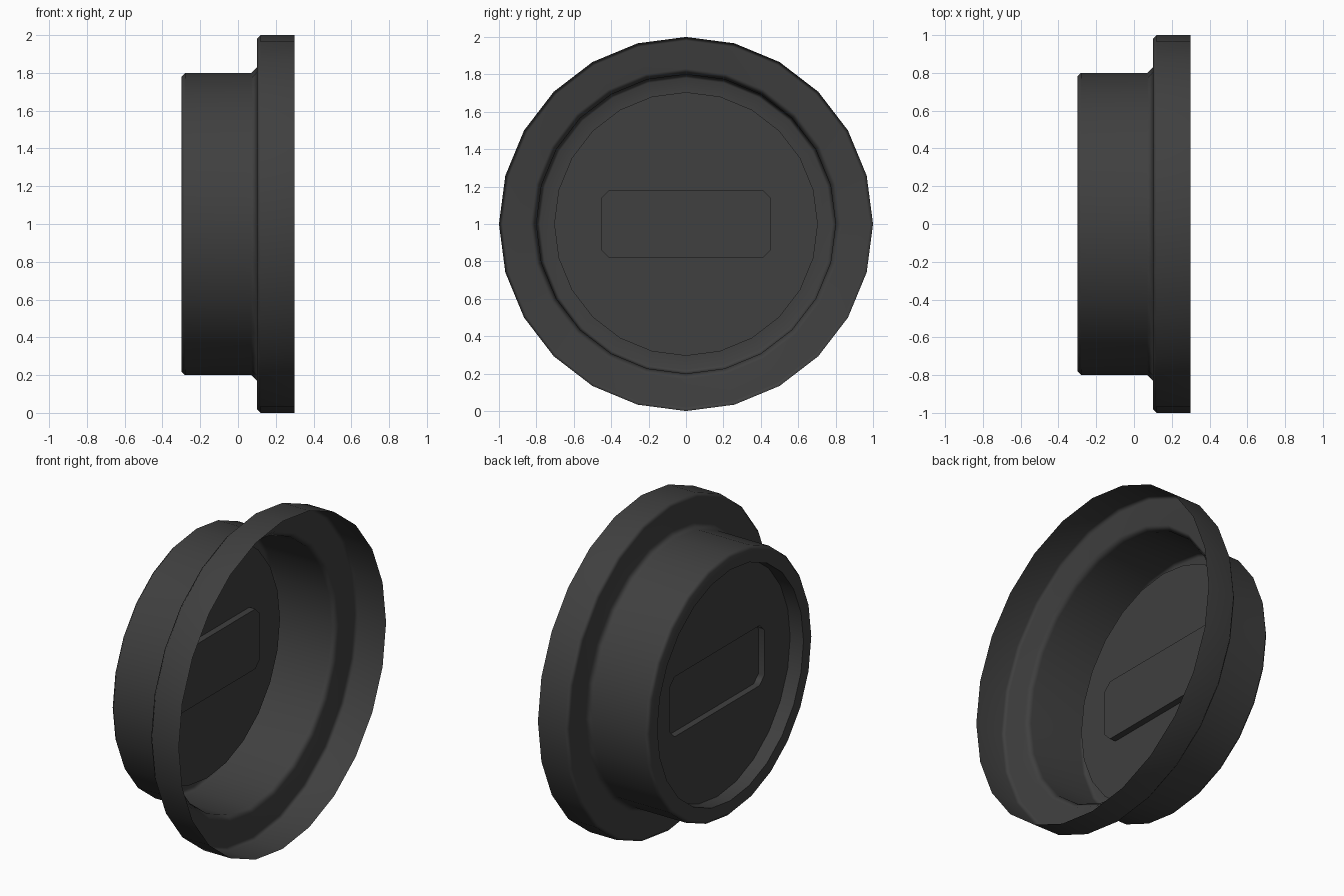
import bpy, bmesh
from math import sin, cos, pi, radians

cube = bpy.data.objects.get("Cube")
if cube:
    bpy.data.objects.remove(cube)

SIDES = 24
PLATE_X, PLATE_R = -0.21, 0.705

mat = bpy.data.materials.new("dark_grey")
mat.use_nodes = True
color = (0.05, 0.05, 0.05, 1)
mat.diffuse_color = color
mat.node_tree.nodes["Principled BSDF"].inputs["Base Color"].default_value = color


def ring(bm, x, r):
    """Circle of vertices around the x axis, centred at height 1."""
    angles = [2 * pi * i / SIDES for i in range(SIDES)]
    return [bm.verts.new((x, r * sin(a), 1 + r * cos(a))) for a in angles]


def bridge(bm, a, b):
    n = len(a)
    for i in range(n):
        j = (i + 1) % n
        bm.faces.new((a[i], a[j], b[j], b[i]))


def panel_outline(bm, x, w=0.455, h=0.183, c=0.045):
    """Rectangle with clipped corners."""
    pts = []
    for sy, sz in ((1, 1), (1, -1), (-1, -1), (-1, 1)):
        corner = [(sy * (w - c), sz * h), (sy * w, sz * (h - c))]
        pts += corner if sy * sz > 0 else corner[::-1]
    return [bm.verts.new((x, y, 1 + z)) for y, z in pts]


def finish(bm, name):
    bmesh.ops.recalc_face_normals(bm, faces=bm.faces)
    mesh = bpy.data.meshes.new(name)
    bm.to_mesh(mesh)
    bm.free()
    mesh.materials.append(mat)
    obj = bpy.data.objects.new(name, mesh)
    bpy.context.collection.objects.link(obj)
    bpy.ops.object.select_all(action='DESELECT')
    obj.select_set(True)
    bpy.context.view_layer.objects.active = obj
    bpy.ops.object.shade_smooth_by_angle(angle=radians(50))
    weighted = obj.modifiers.new("weighted_normals", 'WEIGHTED_NORMAL')
    weighted.keep_sharp = True
    return obj


# Thin shell: open rim, flange, cup wall and recessed end lip
profile = [(0.3, 1.0), (0.12, 1.0), (0.1, 0.98), (0.1, 0.83), (0.07, 0.8),
           (-0.28, 0.8), (-0.3, 0.78), (-0.3, PLATE_R), (PLATE_X, PLATE_R)]
bm = bmesh.new()
rings = [ring(bm, x, r) for x, r in profile]
for a, b in zip(rings, rings[1:]):
    bridge(bm, a, b)
finish(bm, "flanged_shell")

# End plate with an embossed panel
bm = bmesh.new()
rim = ring(bm, PLATE_X, PLATE_R)
base = panel_outline(bm, PLATE_X)
edges = [bm.edges.new((loop[i - 1], loop[i]))
         for loop in (rim, base) for i in range(len(loop))]
bmesh.ops.triangle_fill(bm, edges=edges, use_beauty=True, normal=(1, 0, 0))
top = panel_outline(bm, PLATE_X + 0.04)
bridge(bm, base, top)
bm.faces.new(top)
finish(bm, "end_plate")
